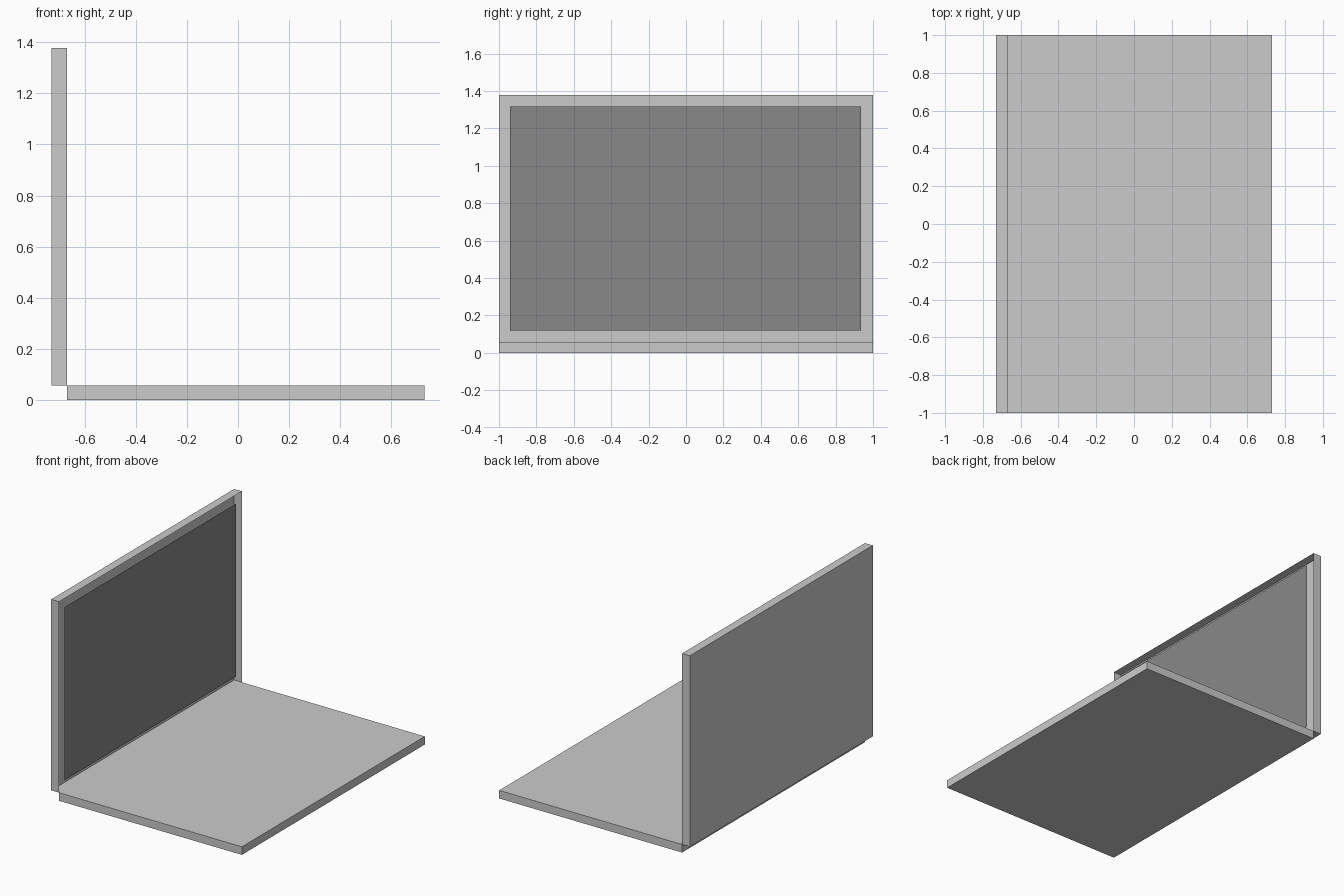
import bpy, bmesh

if "Cube" in bpy.data.objects:
    bpy.data.objects.remove(bpy.data.objects["Cube"])


def box(name, lo, hi, open_front=False):
    """Axis-aligned box between two corners, optionally without its +x face."""
    bm = bmesh.new()
    bmesh.ops.create_cube(bm, size=1)
    for v in bm.verts:
        v.co = [(a + b) / 2 + c * (b - a) for a, b, c in zip(lo, hi, v.co)]
    bm.normal_update()
    if open_front:
        front = [f for f in bm.faces if f.normal.x > 0.9]
        bmesh.ops.delete(bm, geom=front, context='FACES_ONLY')
    return finish(name, bm)


def finish(name, bm):
    mesh = bpy.data.meshes.new(name)
    bm.to_mesh(mesh)
    bm.free()
    obj = bpy.data.objects.new(name, mesh)
    bpy.context.collection.objects.link(obj)
    return obj


HINGE_X, BACK_X, FRONT_X = -0.67, -0.73, 0.73
BASE_H, TOP_Z = 0.056, 1.378

# Flat keyboard slab
box("base", (HINGE_X, -1, 0), (FRONT_X, 1, BASE_H))

# Upright lid: a thin shell, open towards the user
box("lid_shell", (BACK_X, -1, BASE_H), (HINGE_X, 1, TOP_Z), open_front=True)

# Screen panel floating in the lid opening
bm = bmesh.new()
bm.faces.new([bm.verts.new((HINGE_X, y, z)) for y, z in
              ((-0.94, 0.12), (0.935, 0.12), (0.935, 1.317), (-0.94, 1.317))])
screen = finish("screen", bm)

dark = bpy.data.materials.new("dark_screen")
dark.diffuse_color = (0.25, 0.25, 0.25, 1)
dark.use_nodes = True
dark.node_tree.nodes["Principled BSDF"].inputs["Base Color"].default_value = dark.diffuse_color
screen.data.materials.append(dark)
